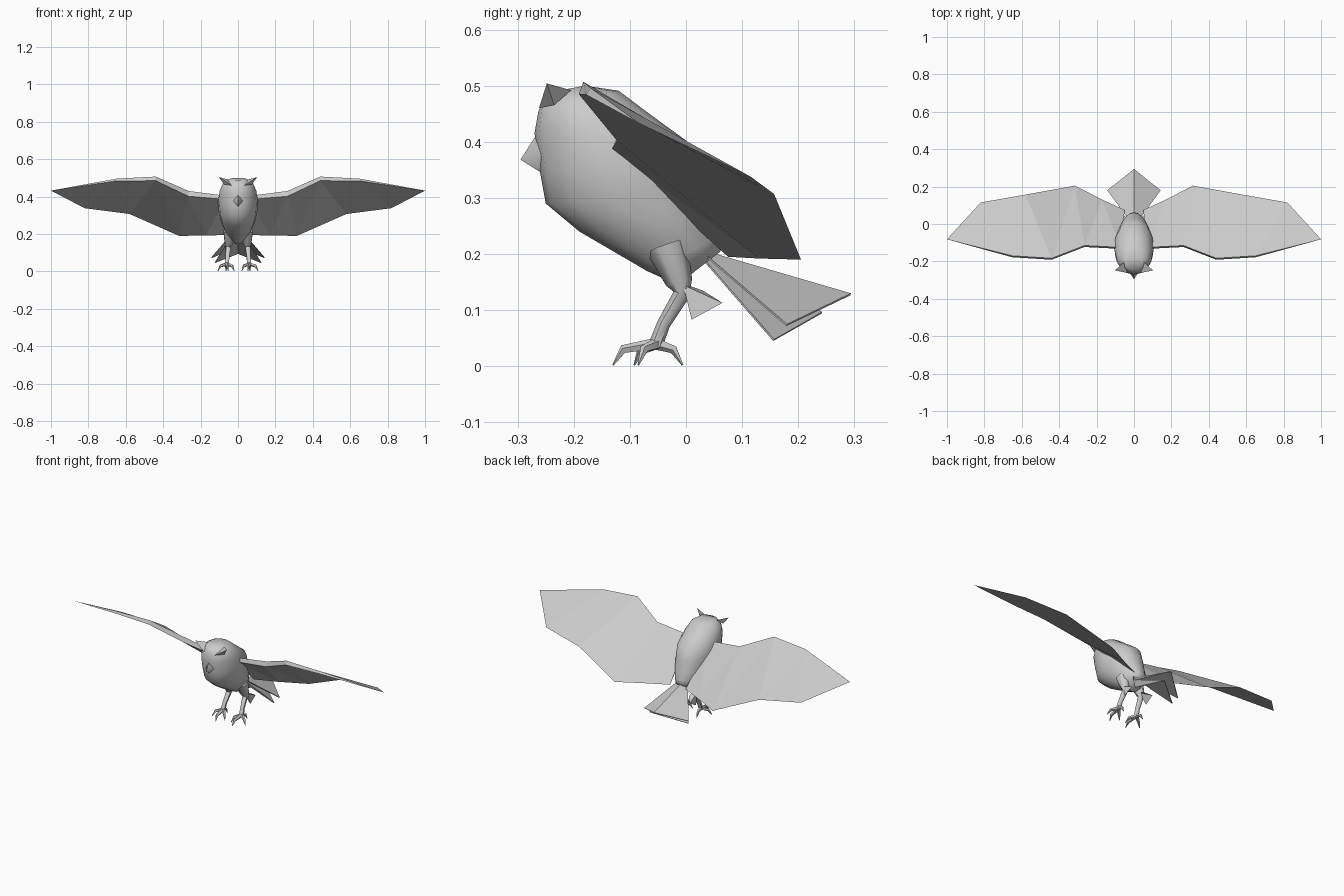
import bpy, bmesh, math
from mathutils import Vector

if "Cube" in bpy.data.objects:
    bpy.data.objects.remove(bpy.data.objects["Cube"])

grey = bpy.data.materials.new("plain grey")
grey.diffuse_color = (0.6, 0.6, 0.6, 1)
grey.use_nodes = True
grey.node_tree.nodes["Principled BSDF"].inputs["Base Color"].default_value = grey.diffuse_color


def make(name, verts, faces, smooth=None):
    """Mesh object with outward normals; smooth is an edge angle in degrees."""
    me = bpy.data.meshes.new(name)
    bm = bmesh.new()
    vs = [bm.verts.new(v) for v in verts]
    for f in faces:
        bm.faces.new([vs[i] for i in f])
    bmesh.ops.recalc_face_normals(bm, faces=bm.faces)
    bm.to_mesh(me)
    bm.free()
    me.materials.append(grey)
    ob = bpy.data.objects.new(name, me)
    bpy.context.collection.objects.link(ob)
    if smooth:
        bpy.context.view_layer.objects.active = ob
        ob.select_set(True)
        bpy.ops.object.shade_smooth_by_angle(angle=math.radians(smooth))
        ob.select_set(False)
    return ob


def loft(rings):
    """Join rings of equal length into a closed skin."""
    n = len(rings[0])
    verts = [v for r in rings for v in r]
    faces = [(k * n + i, k * n + (i + 1) % n, (k + 1) * n + (i + 1) % n, (k + 1) * n + i)
             for k in range(len(rings) - 1) for i in range(n)]
    faces += [tuple(range(n)), tuple(range(len(verts) - n, len(verts)))]
    return verts, faces


def tube(name, path, sides=6):
    """Tapered limb along (x, y, z, radius) stations."""
    pts = [Vector(p[:3]) for p in path]
    rings = []
    for i, p in enumerate(pts):
        d = (pts[min(i + 1, len(pts) - 1)] - pts[max(i - 1, 0)]).normalized()
        u = d.cross(Vector((1, 0.1, 0))).normalized()
        v = d.cross(u)
        rings.append([p + path[i][3] * (u * math.cos(a) + v * math.sin(a))
                      for a in (math.tau * k / sides for k in range(sides))])
    return make(name, *loft(rings), smooth=60)


# Body: leaning ellipses given by front (y, z), back (y, z) and half width
stations = [
    (-0.245, 0.488, -0.180, 0.500, 0.045), (-0.263, 0.455, -0.120, 0.491, 0.080),
    (-0.270, 0.415, -0.060, 0.446, 0.098), (-0.260, 0.345, 0.010, 0.395, 0.107),
    (-0.250, 0.290, 0.032, 0.330, 0.102), (-0.190, 0.240, 0.048, 0.275, 0.088),
    (-0.070, 0.170, 0.060, 0.230, 0.062), (-0.015, 0.145, 0.062, 0.205, 0.036)]
N = 16
rings = []
for fy, fz, by, bz, w in stations:
    ring = []
    for k in range(N):
        a = math.tau * k / N
        t = (1 - math.cos(a)) / 2
        ring.append((w * math.sin(a), fy + (by - fy) * t, fz + (bz - fz) * t))
    rings.append(ring)
make("body", *loft(rings), smooth=60)

# Beak
make("beak", [(0, -0.262, 0.420), (0.035, -0.245, 0.380), (0, -0.250, 0.340),
              (-0.035, -0.245, 0.380), (0, -0.295, 0.368)],
     [(0, 1, 4), (1, 2, 4), (2, 3, 4), (3, 0, 4), (0, 3, 2, 1)], smooth=80)

# Tail: two roof-shaped feather sheets
for name, drop, corner, tip in (
        ("upper_tail", 0.0, (0.143, 0.180, 0.075), (0, 0.294, 0.130)),
        ("lower_tail", 0.012, (0.125, 0.157, 0.048), (0, 0.243, 0.097))):
    cx, cy, cz = corner
    ob = make(name, [(0, 0.03, 0.207 - drop), (0.04, 0.04, 0.195 - drop), corner, tip,
                     (-cx, cy, cz), (-0.04, 0.04, 0.195 - drop)],
              [(0, 1, 2, 3), (0, 3, 4, 5)])
    mod = ob.modifiers.new("thickness", 'SOLIDIFY')
    mod.thickness = 0.004

for side, s in (("right", 1), ("left", -1)):
    def m(pts):
        return [(s * p[0],) + tuple(p[1:]) for p in pts]

    # Wing: wedge with a blunt leading edge and sharp trailing edge
    upper = [(0.07, -0.125, 0.405), (0.265, -0.115, 0.430), (0.44, -0.183, 0.507),
             (0.65, -0.170, 0.496)]
    lower = [(x, y - 0.008, z - h) for (x, y, z), h in zip(upper, (0.02, 0.028, 0.022, 0.012))]
    trail = [(0.05, 0.075, 0.195), (0.17, 0.130, 0.192), (0.315, 0.205, 0.190),
             (0.58, 0.157, 0.307), (0.82, 0.115, 0.338)]
    tip = [(1.0, -0.082, 0.432)]
    faces = [(0, 8, 4)]
    for i in range(3):
        faces += [(i, i + 1, 9 + i), (i, 9 + i, 8 + i),
                  (4 + i, 9 + i, 5 + i), (4 + i, 8 + i, 9 + i),
                  (i, 4 + i, 5 + i, i + 1)]
    faces += [(3, 13, 12), (3, 12, 11), (7, 12, 13), (7, 11, 12), (3, 7, 13)]
    make(side + "_wing", m(upper + lower + trail + tip), faces)

    # Ear tuft
    make(side + "_ear_tuft",
         m([(0.035, -0.262, 0.460), (0.055, -0.205, 0.492), (0.075, -0.235, 0.465),
            (0.102, -0.248, 0.504)]),
         [(0, 1, 3), (1, 2, 3), (2, 0, 3), (0, 2, 1)])

    # Leg and thigh feathers
    tube(side + "_leg", m([(0.045, -0.035, 0.215, 0.038), (0.050, -0.012, 0.150, 0.024),
                           (0.052, -0.008, 0.128, 0.015), (0.057, -0.040, 0.075, 0.012),
                           (0.060, -0.055, 0.035, 0.013)]))
    make(side + "_thigh_feather",
         m([(0.040, -0.005, 0.147), (0.066, -0.005, 0.145), (0.072, 0.010, 0.083),
            (0.068, 0.065, 0.113), (0.040, 0.030, 0.135)]),
         [(0, 1, 2), (1, 3, 2), (0, 4, 3, 1), (0, 2, 3, 4)])

    # Toes: three forward and one back, each ending in a claw
    for name, kx, ky, ex, ey in (("middle", 0.056, -0.112, 0.053, -0.130),
                                 ("inner", 0.032, -0.080, 0.020, -0.092),
                                 ("outer", 0.092, -0.075, 0.108, -0.085),
                                 ("back", 0.062, -0.022, 0.064, -0.006)):
        tube(f"{side}_{name}_toe",
             m([(0.060, -0.052, 0.040, 0.011), (kx, ky, 0.030, 0.008),
                (ex, ey, 0.002, 0.0015)]), sides=5)
